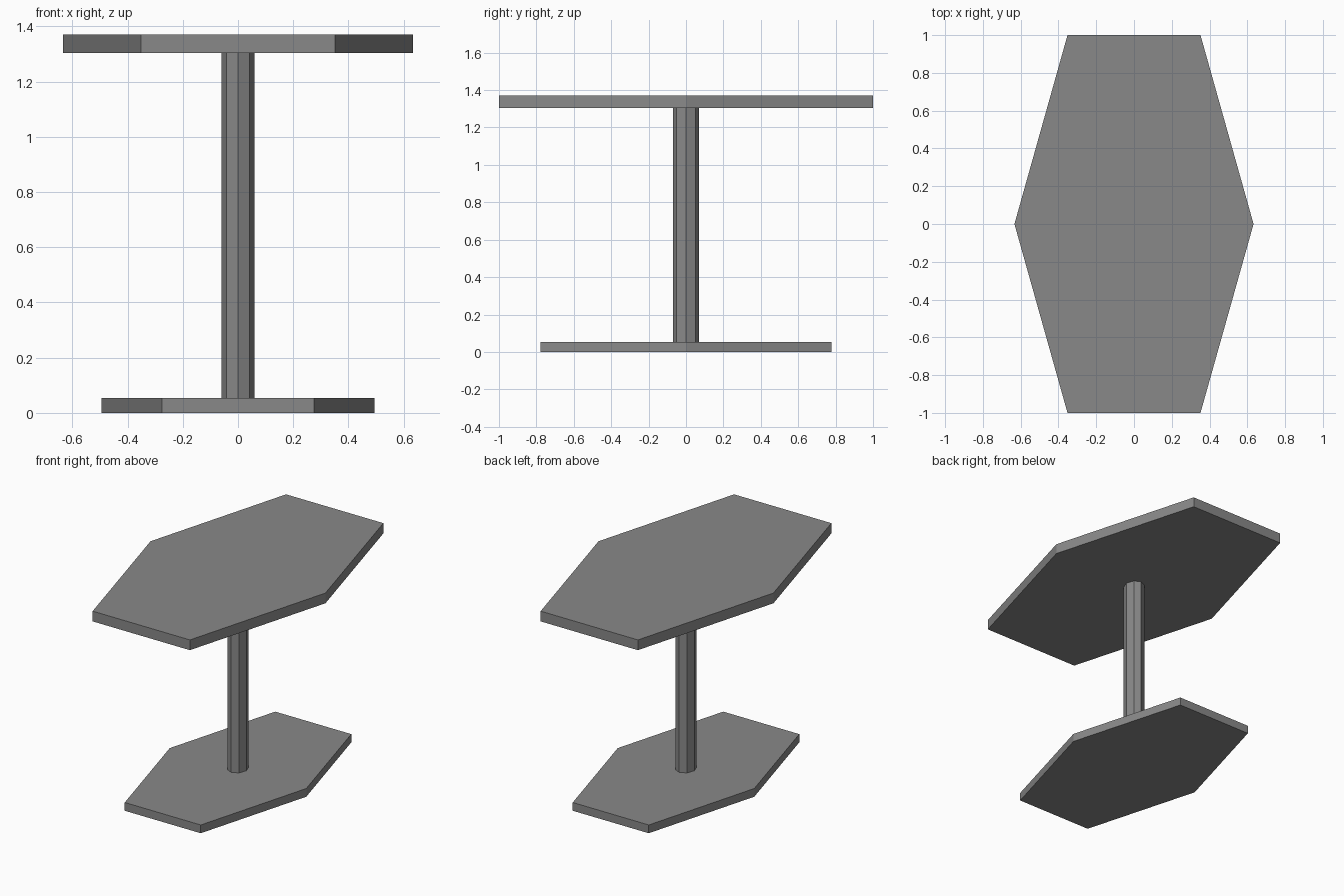
import bpy
import bmesh
import math

cube = bpy.data.objects.get("Cube")
if cube:
    bpy.data.objects.remove(cube, do_unlink=True)

grey = bpy.data.materials.new("mid grey")
grey.use_nodes = True
colour = (0.25, 0.25, 0.25, 1)
grey.diffuse_color = colour
grey.node_tree.nodes["Principled BSDF"].inputs["Base Color"].default_value = colour


def prism(name, outline, bottom, top):
    """Extrude a flat outline from one height to another."""
    bm = bmesh.new()
    face = bm.faces.new([bm.verts.new((x, y, bottom)) for x, y in outline])
    extruded = bmesh.ops.extrude_face_region(bm, geom=[face], use_keep_orig=True)
    for v in extruded["geom"]:
        if isinstance(v, bmesh.types.BMVert):
            v.co.z = top
    bmesh.ops.recalc_face_normals(bm, faces=bm.faces[:])
    mesh = bpy.data.meshes.new(name)
    bm.to_mesh(mesh)
    bm.free()
    mesh.materials.append(grey)
    obj = bpy.data.objects.new(name, mesh)
    bpy.context.collection.objects.link(obj)
    return obj


def stretched_hexagon(end_half_width, half_width, half_length):
    e, w, l = end_half_width, half_width, half_length
    return [(w, 0), (e, l), (-e, l), (-w, 0), (-e, -l), (e, -l)]


def octagon(rx, ry):
    angles = [math.tau * i / 8 for i in range(8)]
    return [(rx * math.cos(a), ry * math.sin(a)) for a in angles]


# Base plate, slim column and larger table top
prism("base_plate", stretched_hexagon(0.275, 0.494, 0.778), 0, 0.054)
prism("column", octagon(0.06, 0.07), 0.054, 1.303)
prism("table_top", stretched_hexagon(0.352, 0.633, 1), 1.303, 1.37)
